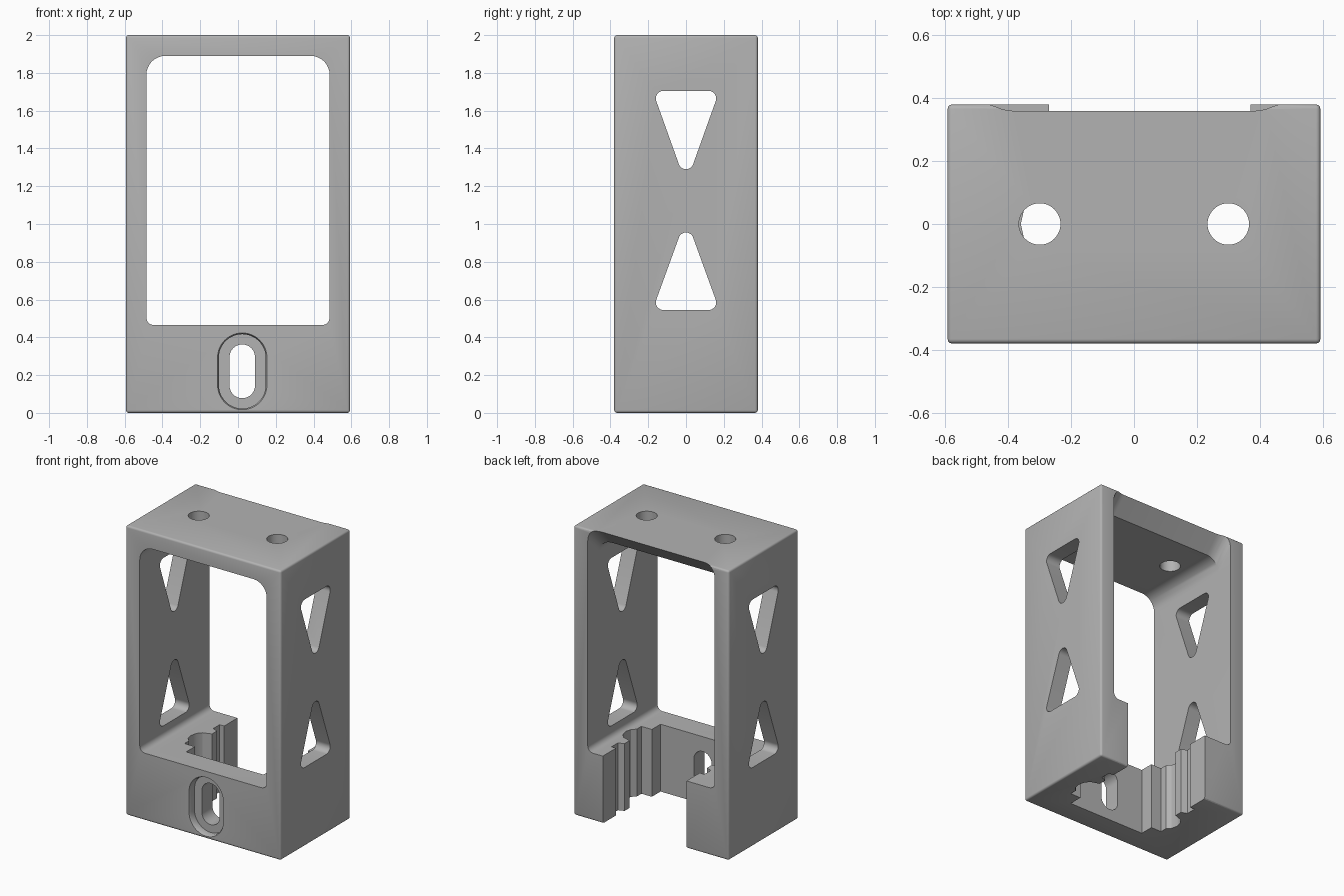
import bpy, bmesh, math
from mathutils import Vector
from mathutils.geometry import convex_hull_2d

if "Cube" in bpy.data.objects:
    bpy.data.objects.remove(bpy.data.objects["Cube"])

grey = bpy.data.materials.new("plain grey")
grey.diffuse_color = (0.45, 0.45, 0.45, 1)
grey.use_nodes = True
grey.node_tree.nodes["Principled BSDF"].inputs["Base Color"].default_value = grey.diffuse_color


def rounded(circles, n=32):
    """Outline wrapped around circles given as (u, v, radius)."""
    pts = [Vector((u + r * math.cos(2 * math.pi * i / n), v + r * math.sin(2 * math.pi * i / n)))
           for u, v, r in circles for i in range(n)]
    return [tuple(pts[i]) for i in convex_hull_2d(pts)]


def prism(name, start, end):
    """Solid between two matching 3D outlines."""
    bm = bmesh.new()
    a = [bm.verts.new(p) for p in start]
    b = [bm.verts.new(p) for p in end]
    bm.faces.new(a)
    bm.faces.new(b[::-1])
    for i in range(len(a)):
        j = (i + 1) % len(a)
        bm.faces.new((a[j], a[i], b[i], b[j]))
    bmesh.ops.recalc_face_normals(bm, faces=bm.faces)
    mesh = bpy.data.meshes.new(name)
    bm.to_mesh(mesh)
    bm.free()
    ob = bpy.data.objects.new(name, mesh)
    bpy.context.collection.objects.link(ob)
    return ob


def along_y(name, outline, y0, y1, rise=0, outline2=None):
    return prism(name, [(u, y0, v) for u, v in outline],
                 [(u, y1, v + rise) for u, v in (outline2 or outline)])


def along_x(name, outline, x0, x1):
    return prism(name, [(x0, u, v) for u, v in outline], [(x1, u, v) for u, v in outline])


def along_z(name, outline, z0, z1):
    return prism(name, [(u, v, z0) for u, v in outline], [(u, v, z1) for u, v in outline])


# Outer block with softened edges
frame = along_z("frame", [(-.593, -.38), (.593, -.38), (.593, .38), (-.593, .38)], 0, 2)
frame.data.materials.append(grey)
bev = frame.modifiers.new("soft_edges", "BEVEL")
bev.width, bev.segments = .014, 3

cutters = []
# Main window through the whole depth, flaring upward at the back
top = [(-.385, 1.79, .1), (.385, 1.79, .1)]
window = rounded([(-.445, .505, .04), (.445, .505, .04)] + top)
cutters.append(along_y("window_cutter", window, -.6, .6))
flare = rounded([(-.455, 1.5, .03), (.455, 1.5, .03)] + top)
cutters.append(along_y("flare_cutter", flare, .26, .46, .22))

# Triangular openings in both side walls
lower = rounded([(-.12, .585, .04), (.12, .585, .04), (0, .915, .04)])
upper = rounded([(-.12, 1.665, .04), (.12, 1.665, .04), (0, 1.33, .04)])
cutters.append(along_x("lower_triangle_cutter", lower, -.8, .8))
cutters.append(along_x("upper_triangle_cutter", upper, -.8, .8))

# Screw holes in the top plate
for side, x in (("left", -.3), ("right", .3)):
    cutters.append(along_z(side + "_hole_cutter", rounded([(x, 0, .066)], 48), 1.7, 2.2))

# Pocket in the base, open at the back and below, with grooved sides
half = [(.295, -.215), (.295, -.12), (.375, -.12), (.375, -.07), (.4, -.045), (.41, 0),
        (.4, .045), (.375, .075), (.315, .095), (.315, .15), (.355, .165), (.355, .235),
        (.32, .235), (.32, .6)]
pocket = [(.05 + u, v) for u, v in half] + [(.05 - u, v) for u, v in reversed(half)]
cutters.append(along_z("pocket_cutter", pocket, -.2, .6))


# Recessed oval slot in the front of the base
def oval(r, h):
    return rounded([(.0225, .22 - h, r), (.0225, .22 + h, r)], 48)


cutters.append(along_y("slot_cutter", oval(.0675, .075), -.6, -.1))
cutters.append(along_y("recess_cutter", oval(.124, .0725), -.5, -.33))
cutters.append(along_y("recess_rim_cutter", oval(.1375, .0725), -.394, -.366,
                       0, oval(.124, .0725)))

for c in cutters:
    c.hide_render = True
    c.hide_set(True)
    m = frame.modifiers.new(c.name, "BOOLEAN")
    m.operation, m.solver, m.object = "DIFFERENCE", "EXACT", c

# Bake the cuts, remove the helpers and smooth the rounded parts
bpy.context.view_layer.update()
graph = bpy.context.evaluated_depsgraph_get()
mesh = bpy.data.meshes.new_from_object(frame.evaluated_get(graph))
frame.modifiers.clear()
frame.data = mesh
mesh.materials.clear()
mesh.materials.append(grey)
for p in mesh.polygons:
    p.material_index = 0
for c in cutters:
    bpy.data.objects.remove(c)
bpy.ops.object.select_all(action="DESELECT")
frame.select_set(True)
bpy.context.view_layer.objects.active = frame
bpy.ops.object.shade_smooth_by_angle(angle=math.radians(30))
